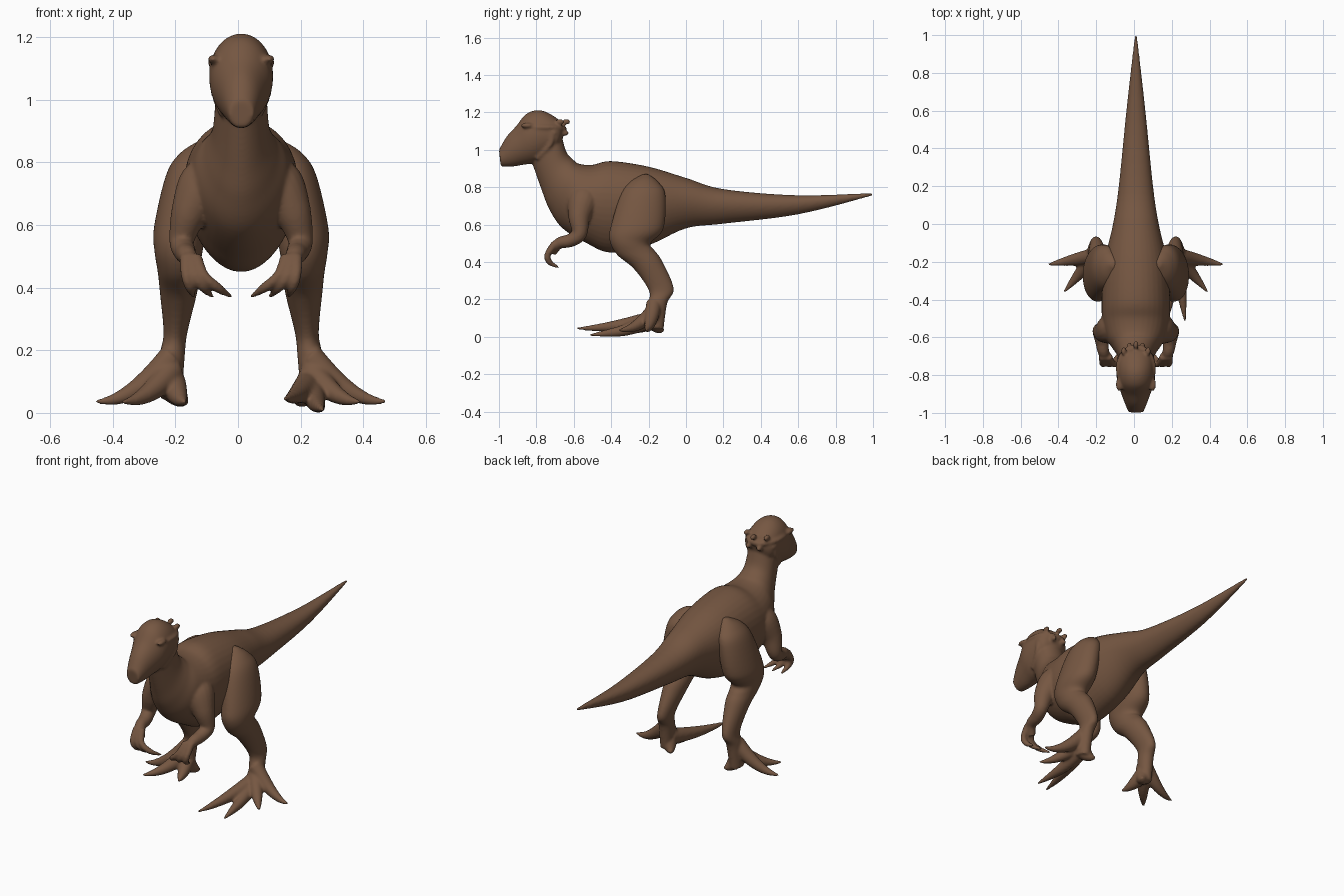
import bpy
import bmesh
from math import sin, cos, pi
from mathutils import Vector

cube = bpy.data.objects.get("Cube")
if cube:
    bpy.data.objects.remove(cube, do_unlink=True)

MIDDLE = 0.01  # the body sits slightly off the centre line

skin = bpy.data.materials.new("brown skin")
skin.use_nodes = True
BROWN = (0.18, 0.095, 0.054, 1)
skin.diffuse_color = BROWN
shader = skin.node_tree.nodes["Principled BSDF"]
shader.inputs["Base Color"].default_value = BROWN
shader.inputs["Roughness"].default_value = 0.8


def finish(name, bm):
    """Melt all the forms in a bmesh into one smooth skin."""
    bmesh.ops.recalc_face_normals(bm, faces=bm.faces)
    mesh = bpy.data.meshes.new(name)
    bm.to_mesh(mesh)
    bm.free()
    mesh.materials.append(skin)
    obj = bpy.data.objects.new(name, mesh)
    bpy.context.collection.objects.link(obj)
    melt = obj.modifiers.new("melt", "REMESH")
    melt.mode = "VOXEL"
    melt.voxel_size = 0.007
    melt.use_smooth_shade = True
    soften = obj.modifiers.new("soften", "SMOOTH")
    soften.factor = 0.5
    soften.iterations = 7


def smooth_path(points, steps=6):
    """Pass a spline through tuples of any length."""
    pts = [Vector(p) for p in points]
    pts = [pts[0]] + pts + [pts[-1]]
    out = []
    for before, start, end, after in zip(pts, pts[1:], pts[2:], pts[3:]):
        leave = (end - before) / 2
        arrive = (after - start) / 2
        for i in range(steps):
            t = i / steps
            ease = t * t * (3 - 2 * t)
            out.append(start.lerp(end, ease)
                       + leave * (t * (1 - t) ** 2)
                       - arrive * (t * t * (1 - t)))
    return out + [pts[-1]]


def bridge(bm, rings):
    """Join rings of points into a capped skin."""
    loops = [[bm.verts.new(point) for point in ring] for ring in rings]
    count = len(loops[0])
    for low, high in zip(loops, loops[1:]):
        for i in range(count):
            j = (i + 1) % count
            bm.faces.new((low[i], low[j], high[j], high[i]))
    bm.faces.new(loops[0])
    bm.faces.new(loops[-1])


def loft(bm, sections, side=1, egg=0.0, sides=40):
    """Ellipses given by two side-profile points, a half width and a centre x."""
    rings = []
    for upper_y, upper_z, lower_y, lower_z, width, centre in smooth_path(sections):
        upper = Vector((0, upper_y, upper_z))
        lower = Vector((0, lower_y, lower_z))
        ring = []
        for i in range(sides):
            angle = 2 * pi * i / sides
            point = lower.lerp(upper, (1 + sin(angle)) / 2)
            across = centre + width * cos(angle) * (1 + egg * sin(angle))
            point.x = MIDDLE + side * across
            ring.append(point)
        rings.append(ring)
    bridge(bm, rings)


def tube(bm, points, side=1, sides=18):
    """Round limb through points of x, y, z and radius."""
    path = smooth_path(points)
    centres = [Vector((MIDDLE + side * p[0], p[1], p[2])) for p in path]
    last = len(centres) - 1
    rings = []
    normal = Vector((0.3, 0.2, 0.9))
    for i, centre in enumerate(centres):
        along = (centres[min(i + 1, last)] - centres[max(i - 1, 0)]).normalized()
        normal = (normal - along * normal.dot(along)).normalized()
        other = along.cross(normal)
        ring = []
        for k in range(sides):
            angle = 2 * pi * k / sides
            ring.append(centre + (normal * cos(angle) + other * sin(angle)) * path[i][3])
        rings.append(ring)
    bridge(bm, rings)


def bump(bm, place, radius, side=1):
    made = bmesh.ops.create_uvsphere(bm, u_segments=14, v_segments=9, radius=1)
    x, y, z = place
    centre = Vector((MIDDLE + side * x, y, z))
    for vert in made["verts"]:
        vert.co = centre + vert.co * Vector(radius).x if len(radius) == 1 else \
            centre + Vector(a * b for a, b in zip(vert.co, radius))


def toe(bm, tip, ankle_height, side):
    """Tapering toe that slopes from the ankle and then lies on the ground."""
    start = Vector((.22, -.17, ankle_height))
    end = Vector(tip)
    points = []
    for t in (0, .25, .5, .75, 1):
        place = start.lerp(end, t)
        radius = .037 * (1 - t ** 1.5) + .006
        place.z = max(radius, end.z + (start.z - end.z) * (1 - t) ** 2)
        points.append((*place, radius))
    tube(bm, points, side)


# Tail, trunk and neck in one sweep: upper point, lower point, half width
TRUNK = [
    (1, .77, 1, .755, .006), (.6, .757, .6, .655, .05), (.2, .79, .2, .605, .09),
    (0, .85, 0, .58, .12), (-.2, .91, -.2, .49, .165), (-.4, .94, -.4, .45, .18),
    (-.5, .92, -.53, .5, .175), (-.57, .925, -.66, .58, .15), (-.6, .945, -.73, .68, .115),
    (-.64, .99, -.77, .78, .09), (-.67, 1.1, -.83, .95, .08),
]

# Domed head tapering to the beak
HEAD = [
    (-.65, 1.1, -.66, 1.06, .03), (-.68, 1.16, -.69, 1, .085), (-.77, 1.21, -.74, .96, .1),
    (-.85, 1.195, -.81, .93, .1), (-.91, 1.125, -.87, .92, .08),
    (-.96, 1.07, -.93, .91, .06), (-1, 1, -.99, .91, .04),
]

ARM = [
    (.07, -.52, .78, .07), (.12, -.55, .72, .085), (.165, -.57, .64, .06),
    (.19, -.57, .55, .04), (.18, -.62, .515, .036), (.17, -.68, .5, .03),
    (.14, -.71, .45, .02),
]

body = bmesh.new()
loft(body, [(*section, 0) for section in TRUNK], egg=0.14)
loft(body, [(*section, 0) for section in HEAD])

for side in (1, -1):
    tube(body, ARM, side)

    # Curled fingers with pointed claws
    for i in range(3):
        knuckle = .12 + i * .028
        tip = .03 + i * .06
        tube(body, [(.145 + i * .016, -.7, .5, .02), (knuckle, -.74, .44, .017),
                    ((tip + knuckle) / 2, -.73, .4, .016), (tip, -.68, .37, .006)], side)

    # Skull rim running from the rear of the head to the brow
    rim = []
    for i in range(6):
        angle = i * .45
        rim.append((.093 * sin(angle), -.765 + .115 * cos(angle), 1.11 + .01 * sin(angle), .014))
    tube(body, rim, side)

    # Knobs standing above and below the rim
    for i in range(4):
        angle = i * .4
        height = 1.15 if i % 2 == 0 else 1.09
        bump(body, (.09 * sin(angle), -.75 + .11 * cos(angle), height), (.015, .024, .015), side)

    # Cheek fold, brow and eye
    tube(body, [(.085, -.72, 1.1, .013), (.086, -.725, 1.03, .013), (.06, -.8, .95, .01)], side)
    bump(body, (.088, -.85, 1.13), (.02, .036, .014), side)
    bump(body, (.08, -.85, 1.085), (.012, .02, .013), side)
finish("body_head_and_arms", body)

# Thigh, knee, shin and ankle: front point, rear point, half width, centre
LEG = [
    (-.23, .87, -.2, .87, .02, .115), (-.3, .83, -.15, .83, .055, .14),
    (-.35, .76, -.11, .76, .075, .165), (-.4, .6, -.12, .58, .084, .195),
    (-.41, .52, -.19, .5, .076, .2), (-.37, .44, -.17, .465, .067, .2),
    (-.28, .365, -.13, .41, .06, .2), (-.2, .25, -.065, .26, .038, .21),
    (-.2, .18, -.1, .18, .04, .22), (-.21, .05, -.12, .04, .035, .225),
]

# Toe tips: the left foot reaches forward, the right has a short inner toe
OUTER_TIP = (.465, -.215, .035)
SECOND_TIP = (.38, -.36, .035)
REAR_TIP = (.17, -.12, .035)
FORWARD_TIPS = {
    "left": [(.26, -.515, .01), (.14, -.585, .045)],
    "right": [(.18, -.31, .035)],
}

for side, word in ((1, "left"), (-1, "right")):
    leg = bmesh.new()
    loft(leg, LEG, side)
    toe(leg, OUTER_TIP, .18, side)
    toe(leg, SECOND_TIP, .14, side)
    toe(leg, REAR_TIP, .08, side)
    for tip in FORWARD_TIPS[word]:
        toe(leg, tip, .1, side)
    finish(word + "_leg_and_foot", leg)
